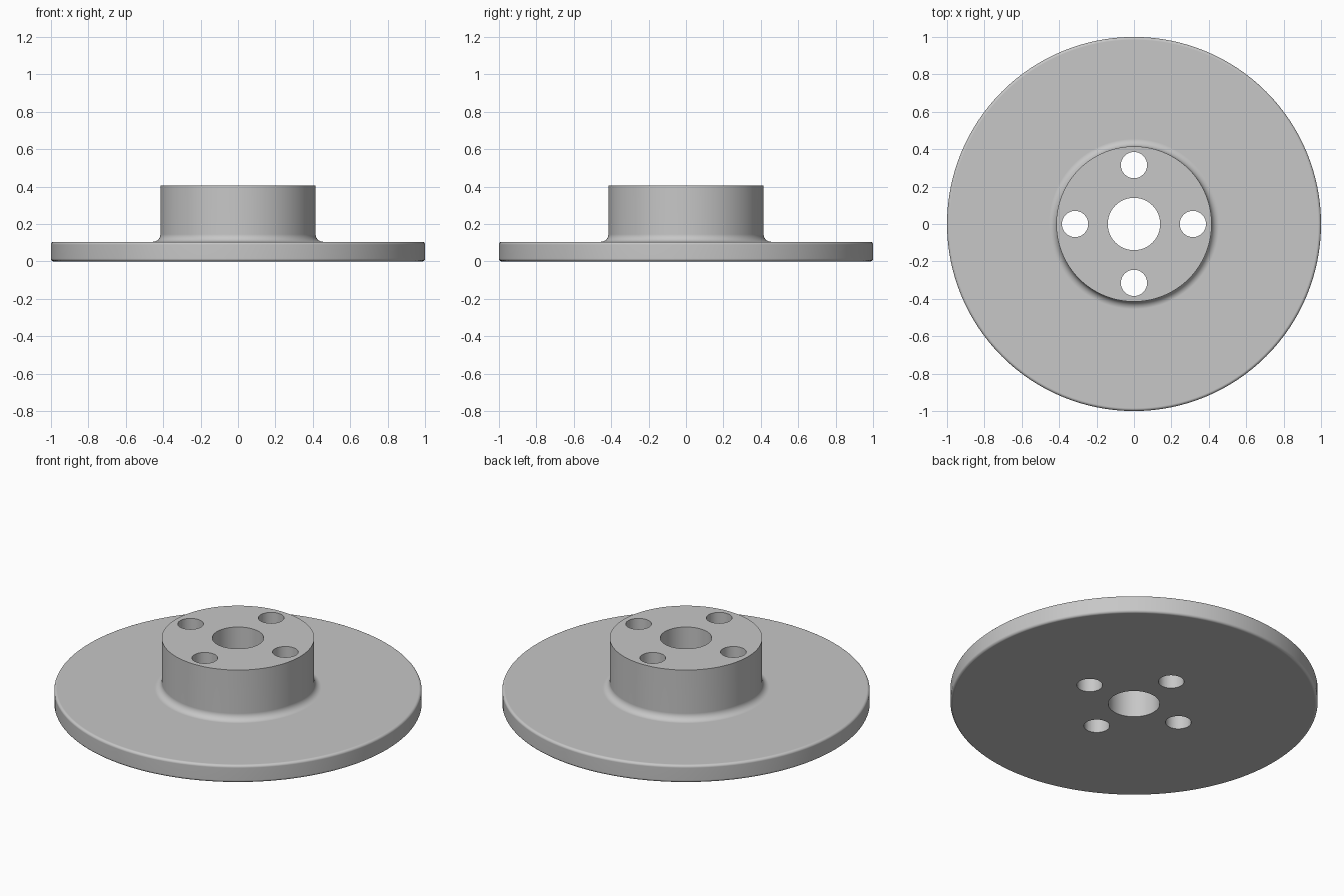
import bpy
import bmesh
from math import cos, sin, pi, radians
from mathutils import Matrix, Vector

cube = bpy.data.objects.get("Cube")
if cube:
    bpy.data.objects.remove(cube)

OUTER, HUB, BORE = 1.0, 0.415, 0.14
DISC_TOP, HUB_TOP = 0.105, 0.405
ROUND, FILLET = 0.015, 0.04
BOLT_CIRCLE, BOLT_RADIUS = 0.315, 0.07
SEGMENTS = 128


def arc(cx, cz, r, start, end, steps):
    """Points of an arc in the radius/height plane, angles in degrees."""
    angles = [radians(start + (end - start) * i / steps) for i in range(steps + 1)]
    return [(cx + r * cos(a), cz + r * sin(a)) for a in angles]


def make_object(name, bm):
    bmesh.ops.recalc_face_normals(bm, faces=bm.faces)
    mesh = bpy.data.meshes.new(name)
    bm.to_mesh(mesh)
    bm.free()
    obj = bpy.data.objects.new(name, mesh)
    bpy.context.collection.objects.link(obj)
    return obj


# Grey metal
metal = bpy.data.materials.new("grey metal")
metal.use_nodes = True
grey = (0.57, 0.57, 0.57, 1)
metal.diffuse_color = grey
metal.node_tree.nodes["Principled BSDF"].inputs["Base Color"].default_value = grey

# Turned body: flat disc with rounded rim, filleted hub and central bore
profile = [(BORE, 0)]
profile += arc(OUTER - ROUND, ROUND, ROUND, -90, 0, 5)
profile += arc(OUTER - ROUND, DISC_TOP - ROUND, ROUND, 0, 90, 5)
profile += arc(HUB + FILLET, DISC_TOP + FILLET, FILLET, 270, 180, 8)
profile += [(HUB, HUB_TOP), (BORE, HUB_TOP)]

bm = bmesh.new()
verts = [bm.verts.new((r, 0, z)) for r, z in profile]
edges = [bm.edges.new((v, verts[i - 1])) for i, v in enumerate(verts)]
bmesh.ops.spin(bm, geom=verts + edges, cent=(0, 0, 0), axis=(0, 0, 1),
               angle=2 * pi, steps=SEGMENTS, use_merge=True)
bmesh.ops.remove_doubles(bm, verts=bm.verts, dist=0.0001)
body = make_object("flanged_hub", bm)
body.data.materials.append(metal)

# Four bolt holes through hub and disc
bm = bmesh.new()
for i in range(4):
    a = i * pi / 2
    centre = Vector((BOLT_CIRCLE * cos(a), BOLT_CIRCLE * sin(a), HUB_TOP / 2))
    bmesh.ops.create_cone(bm, cap_ends=True, segments=48, radius1=BOLT_RADIUS,
                          radius2=BOLT_RADIUS, depth=1,
                          matrix=Matrix.Translation(centre))
cutter = make_object("bolt_hole_cutter", bm)
cutter.data.materials.append(metal)

bpy.ops.object.select_all(action="DESELECT")
bpy.context.view_layer.objects.active = body
body.select_set(True)
holes = body.modifiers.new("bolt holes", "BOOLEAN")
holes.operation = "DIFFERENCE"
holes.solver = "EXACT"
holes.object = cutter
bpy.ops.object.modifier_apply(modifier=holes.name)
bpy.data.objects.remove(cutter)

# Smooth curved walls, crisp edges, clean flats
bpy.ops.object.shade_smooth_by_angle(angle=radians(30))
flats = body.modifiers.new("flat faces", "WEIGHTED_NORMAL")
flats.keep_sharp = True
